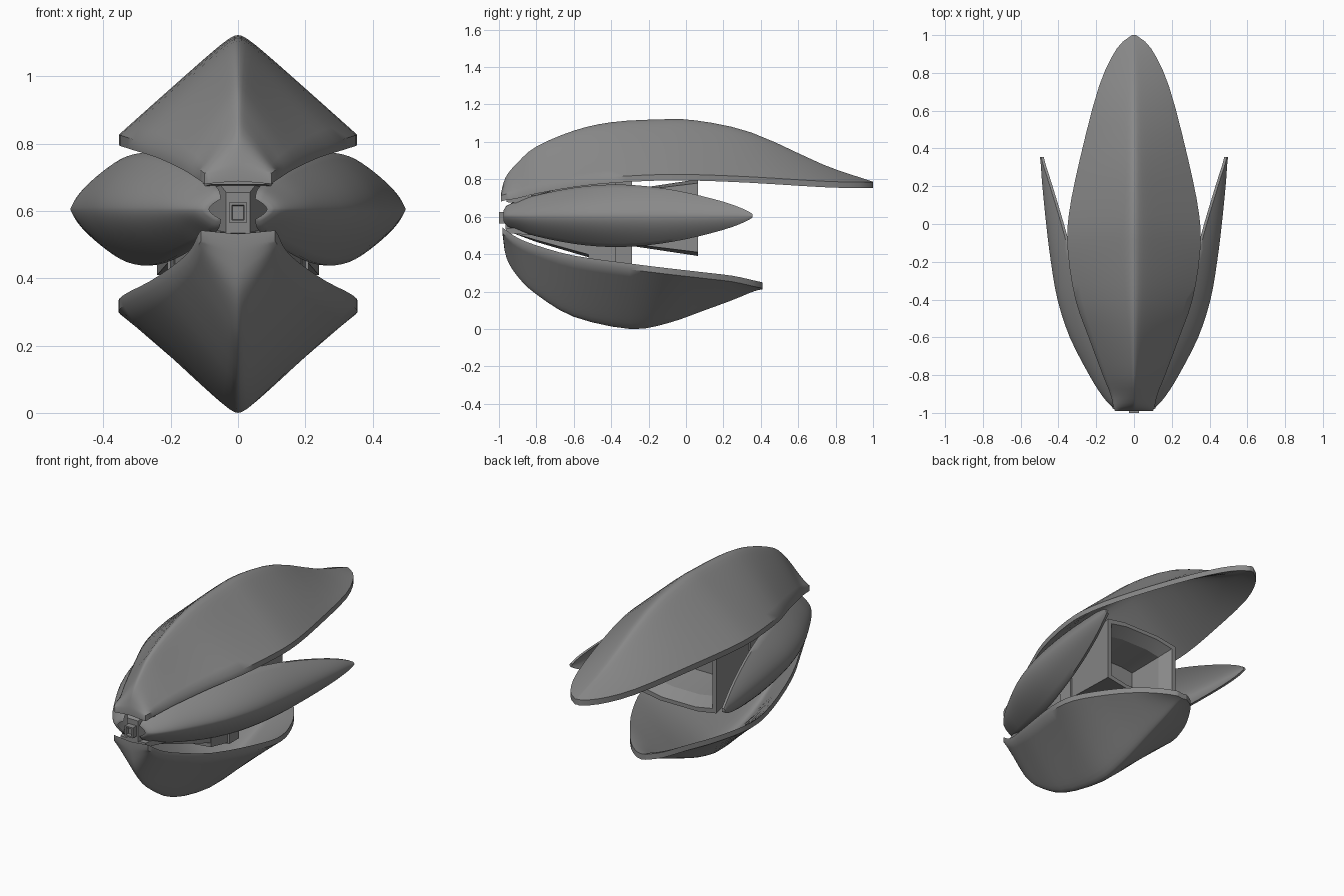
import bpy, bmesh, math
from mathutils import Vector

cube = bpy.data.objects.get("Cube")
if cube:
    bpy.data.objects.remove(cube)

grey = bpy.data.materials.new("hull grey")
grey.use_nodes = True
tone = (0.25, 0.25, 0.25, 1)
grey.diffuse_color = tone
grey.node_tree.nodes["Principled BSDF"].inputs["Base Color"].default_value = tone

MID = 0.605  # height of the long axis


def finish(name, bm, angle):
    bmesh.ops.recalc_face_normals(bm, faces=bm.faces)
    mesh = bpy.data.meshes.new(name)
    bm.to_mesh(mesh)
    bm.free()
    mesh.materials.append(grey)
    obj = bpy.data.objects.new(name, mesh)
    bpy.context.collection.objects.link(obj)
    bpy.ops.object.select_all(action="DESELECT")
    obj.select_set(True)
    bpy.context.view_layer.objects.active = obj
    bpy.ops.object.shade_smooth_by_angle(angle=math.radians(angle))
    return obj


def refine(rows, steps=3):
    """Smooth the stations of a shell along its length."""
    rows = [Vector(r) for r in rows]
    out = []
    for i in range(len(rows) - 1):
        b, c = rows[i], rows[i + 1]
        a, d = rows[max(i - 1, 0)], rows[min(i + 2, len(rows) - 1)]
        for k in range(steps):
            t = k / steps
            out.append(b + ((c - a) + ((2 * a - 5 * b + 4 * c - d)
                       + (3 * (b - c) + d - a) * t) * t) * t / 2)
    return out + [rows[-1]]


def bridge(bm, one, two):
    for i in range(len(one) - 1):
        bm.faces.new((one[i], one[i + 1], two[i + 1], two[i]))


def petal(name, rows, place, bulge, thick, half=12):
    """Curved shell; rows hold length position, half span, rim and crown."""
    bm = bmesh.new()
    outer, inner = [], []
    for y, span, rim, crown in refine(rows):
        sets = ([], [])
        for i in range(-half, half + 1):
            t = math.copysign(abs(i / half) ** 1.4, i)  # finer along the crown
            depth = rim + (crown - rim) * bulge(abs(t))
            for layer, drop in zip(sets, (0, thick)):
                layer.append(bm.verts.new(place(y, span * t, depth - drop)))
        outer.append(sets[0])
        inner.append(sets[1])
    for layer in (outer, inner):
        for a, b in zip(layer, layer[1:]):
            bridge(bm, a, b)
    for side in (0, -1):
        bridge(bm, [r[side] for r in outer], [r[side] for r in inner])
        bridge(bm, outer[side], inner[side])
    return finish(name, bm, 44)


def ridge(t, e=0.07):
    return 1 - (math.hypot(t, e) - e) / (math.hypot(1, e) - e)


def round_back(t):
    return 1 - t ** 1.7


# Upper shell, the longest
petal("upper_shell", [
    (-0.99, 0.1, 0.712, 0.72), (-0.965, 0.11, 0.72, 0.81), (-0.9, 0.125, 0.73, 0.89),
    (-0.8, 0.165, 0.755, 0.975), (-0.6, 0.24, 0.79, 1.06), (-0.4, 0.31, 0.812, 1.105),
    (-0.15, 0.35, 0.825, 1.12), (0.05, 0.345, 0.825, 1.115), (0.35, 0.285, 0.813, 1.05),
    (0.73, 0.185, 0.79, 0.88), (0.93, 0.09, 0.785, 0.81), (1, 0.01, 0.785, 0.787),
], lambda y, s, d: (s, y, d), ridge, 0.032)

# Lower shell, depth measured downwards
petal("lower_shell", [
    (-0.98, 0.11, -0.51, -0.5), (-0.96, 0.12, -0.495, -0.38), (-0.9, 0.14, -0.455, -0.28),
    (-0.8, 0.18, -0.415, -0.185), (-0.6, 0.26, -0.36, -0.065), (-0.3, 0.34, -0.318, 0),
    (-0.1, 0.35, -0.293, -0.03), (0.1, 0.275, -0.27, -0.1), (0.25, 0.185, -0.252, -0.155),
    (0.36, 0.1, -0.228, -0.2), (0.41, 0.03, -0.217, -0.212),
], lambda y, s, d: (s, y, -d), ridge, 0.032)

# Side shells, mirrored left and right
side_rows = [
    (-0.975, 0.03, 0.065, 0.1), (-0.955, 0.055, 0.07, 0.13), (-0.9, 0.078, 0.09, 0.175),
    (-0.8, 0.11, 0.135, 0.237), (-0.6, 0.15, 0.205, 0.34), (-0.4, 0.167, 0.27, 0.405),
    (-0.2, 0.157, 0.33, 0.44), (0, 0.125, 0.385, 0.465), (0.2, 0.075, 0.445, 0.485),
    (0.31, 0.035, 0.48, 0.493), (0.355, 0.01, 0.492, 0.498),
]
for side, label in ((1, "left"), (-1, "right")):
    petal(label + "_shell", side_rows,
          lambda y, s, d, k=side: (k * d, y, MID + s), round_back, 0.014)


def loft(name, rings, angle=20):
    """Boxy body with arched top and bottom; rings hold y, width, height, arch."""
    bm = bmesh.new()
    loops = []
    for y, w, h, arch in rings:
        pts = [(-w, -h), (-w / 2, -h - arch), (w / 2, -h - arch), (w, -h)]
        pts += [(-x, -z) for x, z in pts]
        loops.append([bm.verts.new((x, y, MID - 0.01 + z)) for x, z in pts])
    for a, b in zip(loops, loops[1:]):
        bridge(bm, a + a[:1], b + b[:1])
    bm.faces.new(loops[0])
    bm.faces.new(loops[-1])
    return finish(name, bm, angle)


# Nose of the core, widening backwards between the shells
loft("core_nose", [(-0.965, 0.035, 0.06, 0.0), (-0.92, 0.055, 0.085, 0.0),
                   (-0.8, 0.1, 0.12, 0.01), (-0.51, 0.19, 0.2, 0.015)])
# Nose flares that join the upper and lower shells
for name, z in (("nose_upper_web", 0.69), ("nose_lower_web", 0.525)):
    web = loft(name, [(-0.96, 0.08, 0.012, 0), (-0.75, 0.15, 0.03, 0)])
    web.location.z = z - MID + 0.01
# Small probe at the tip with a recessed face
loft("nose_probe", [(-0.98, 0.012, 0.014, 0), (-0.98, 0.016, 0.02, 0),
                    (-1, 0.018, 0.022, 0), (-1, 0.026, 0.03, 0), (-0.95, 0.026, 0.03, 0)])
# Stepped mid section
loft("core_middle", [(-0.52, 0.19, 0.22, 0.01), (-0.38, 0.2, 0.245, 0.015),
                     (-0.38, 0.21, 0.25, 0.015), (-0.29, 0.21, 0.25, 0.015)])
# Flared rear bay with a bevelled frame, open at the back
loft("rear_bay", [(-0.3, 0.2, 0.14, 0.01), (0.065, 0.24, 0.185, 0.02),
                  (0.065, 0.215, 0.163, 0.02), (0.0, 0.175, 0.125, 0.015),
                  (-0.2, 0.155, 0.105, 0.01)])
